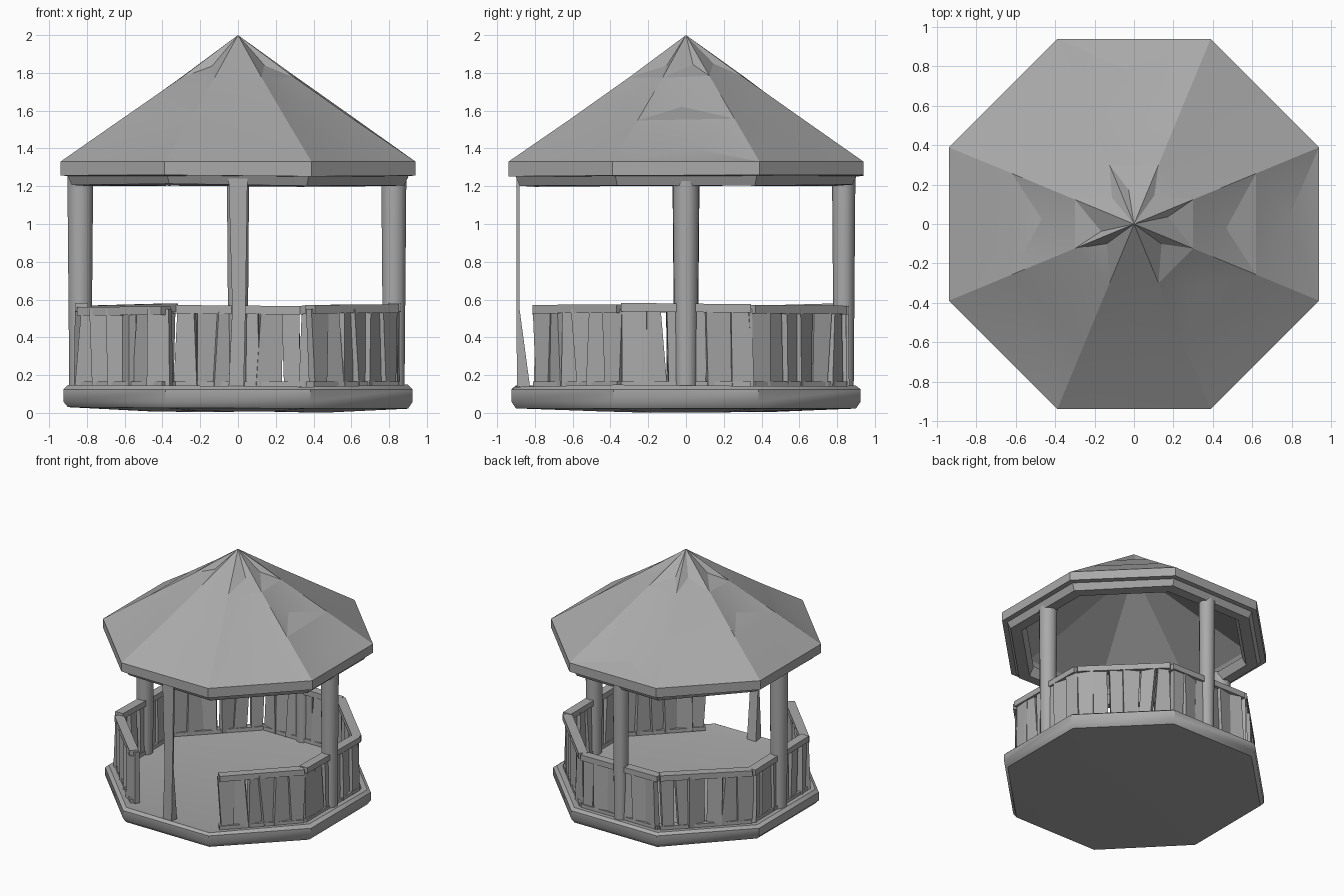
import bpy, bmesh, math, random
from mathutils import Vector

random.seed(4)
cube = bpy.data.objects.get("Cube")
if cube:
    bpy.data.objects.remove(cube, do_unlink=True)

stone = bpy.data.materials.new("weathered grey")
stone.use_nodes = True
GREY = (0.4, 0.4, 0.4, 1)
stone.diffuse_color = GREY
stone.node_tree.nodes["Principled BSDF"].inputs["Base Color"].default_value = GREY

SIDES = 8
STEP = 2 * math.pi / SIDES
TO_CORNER = 1 / math.cos(STEP / 2)


def finish(bm, name, angle=35):
    """Turn a bmesh into a softly shaded object."""
    bmesh.ops.remove_doubles(bm, verts=bm.verts, dist=0.0005)
    bmesh.ops.recalc_face_normals(bm, faces=bm.faces)
    mesh = bpy.data.meshes.new(name)
    bm.to_mesh(mesh)
    bm.free()
    mesh.materials.append(stone)
    obj = bpy.data.objects.new(name, mesh)
    bpy.context.collection.objects.link(obj)
    bpy.ops.object.select_all(action='DESELECT')
    bpy.context.view_layer.objects.active = obj
    obj.select_set(True)
    bpy.ops.object.shade_smooth_by_angle(angle=math.radians(angle))


def bridge(bm, a, b):
    n = len(a)
    for i in range(n):
        bm.faces.new((a[i], a[(i + 1) % n], b[(i + 1) % n], b[i]))


def octagon_loft(bm, profile, closed=False):
    """Loft octagons of (apothem, height, dent); dent lowers corners at random."""
    rings = []
    for apothem, z, dent in profile:
        r = apothem * TO_CORNER
        rings.append([bm.verts.new((r * math.cos((k + 0.5) * STEP),
                                    r * math.sin((k + 0.5) * STEP),
                                    z - random.uniform(0, 1) * dent))
                      for k in range(SIDES)])
    for a, b in zip(rings, rings[1:]):
        bridge(bm, a, b)
    if closed:
        bridge(bm, rings[-1], rings[0])


def add_bar(bm, low, high, along, size_low, size_high):
    """Four sided bar from low to high; sizes are (along, across)."""
    low, high, along = Vector(low), Vector(high), Vector(along)
    across = (high - low).cross(along).normalized()
    ends = []
    for p, (w, d) in ((low, size_low), (high, size_high)):
        ends.append([bm.verts.new(p + along * w / 2 * s + across * d / 2 * t)
                     for s, t in ((-1, -1), (1, -1), (1, 1), (-1, 1))])
    bridge(bm, *ends)
    bm.faces.new(ends[0])
    bm.faces.new(ends[1])


# Base slab with a slightly domed underside and a raised rim
bm = bmesh.new()
octagon_loft(bm, [(0, 0.01, 0), (0.45, 0.01, 0.01), (0.9, 0.035, 0.015),
                  (0.925, 0.06, 0), (0.925, 0.125, 0), (0.9, 0.15, 0.015),
                  (0.8, 0.135, 0.01), (0, 0.12, 0)])
finish(bm, "base", 40)

# Roof shell: outer slopes, fascia, hollow ceiling inside
bm = bmesh.new()
octagon_loft(bm, [(0, 2.0, 0), (0.3, 1.786, 0.012), (0.62, 1.558, 0.012),
                  (0.94, 1.33, 0), (0.94, 1.26, 0.008), (0.85, 1.25, 0),
                  (0.8, 1.33, 0), (0, 1.86, 0)])
bmesh.ops.remove_doubles(bm, verts=bm.verts, dist=0.0005)
bmesh.ops.recalc_face_normals(bm, faces=bm.faces)
# Crumple the outer slopes with shallow folds between the ridges
slopes = [f for f in bm.faces if f.normal.z > 0.4]
for vert in bmesh.ops.poke(bm, faces=slopes)["verts"]:
    normal = Vector((vert.co.x, vert.co.y, 0)).normalized() * 0.58
    normal.z = 0.81
    sideways = Vector((-normal.y, normal.x, 0))
    vert.co += (sideways * random.uniform(-0.08, 0.08)
                - normal * random.uniform(0.0, 0.035))
finish(bm, "roof", 14)

# Tie beam ring below the eaves
bm = bmesh.new()
octagon_loft(bm, [(0.91, 1.27, 0), (0.88, 1.22, 0.02),
                  (0.8, 1.21, 0.015), (0.77, 1.27, 0)], closed=True)
finish(bm, "tie_beam")

# Three round posts, tapering slightly towards the floor
for name, px, py, radius in (("left_post", 0.825, 0, 0.07),
                             ("right_post", -0.835, 0, 0.072),
                             ("back_post", 0, 0.835, 0.062)):
    bm = bmesh.new()
    bmesh.ops.create_cone(bm, cap_ends=True, segments=10, radius1=radius * 0.85,
                          radius2=radius, depth=1.16)
    bmesh.ops.translate(bm, verts=bm.verts, vec=(px, py, 0.7))
    finish(bm, name, 40)

# Front post is a thin plate with a spreading foot
bm = bmesh.new()
add_bar(bm, (0.005, -0.89, 0.55), (0, -0.89, 1.25), (1, 0, 0), (0.07, 0.015), (0.1, 0.015))
add_bar(bm, (-0.01, -0.86, 0.13), (0.005, -0.89, 0.56), (1, 0, 0), (0.08, 0.07), (0.07, 0.015))
finish(bm, "front_post")

# Railing on every side but the open front
R = 0.828 * TO_CORNER
FRONT = 5
UP = Vector((0, 0, 1))
for k in range(SIDES):
    if k == FRONT:
        continue
    p, q = (Vector((R * math.cos((k + s) * STEP), R * math.sin((k + s) * STEP), 0))
            for s in (0.5, 1.5))
    # Rails stop short of the entrance corners
    if k == FRONT - 1:
        q = q.lerp(p, 0.08)
    if k == FRONT + 1:
        p = p.lerp(q, 0.08)
    along = (q - p).normalized()

    bm = bmesh.new()
    h1, h2 = random.uniform(0.535, 0.56), random.uniform(0.535, 0.56)
    add_bar(bm, p + UP * h1, q + UP * h2, UP, (0.045, 0.07), (0.045, 0.07))
    add_bar(bm, p + UP * 0.15, q + UP * 0.15, UP, (0.03, 0.06), (0.03, 0.06))
    finish(bm, f"rails_{k}")

    # Broad, uneven, leaning balusters that nearly close the gaps
    bm = bmesh.new()
    count = 6
    for i in range(count):
        t = (i + 0.5) / count
        foot = p.lerp(q, t + random.uniform(-0.025, 0.025)) + UP * 0.14
        head = p.lerp(q, t + random.uniform(-0.025, 0.025)) + UP * 0.55
        turn = random.uniform(-0.4, 0.4)
        facing = Vector((along.x * math.cos(turn) - along.y * math.sin(turn),
                         along.x * math.sin(turn) + along.y * math.cos(turn), 0))
        add_bar(bm, foot, head, facing,
                (random.uniform(0.08, 0.14), 0.045),
                (random.uniform(0.08, 0.14), 0.04))
    finish(bm, f"balusters_{k}")
